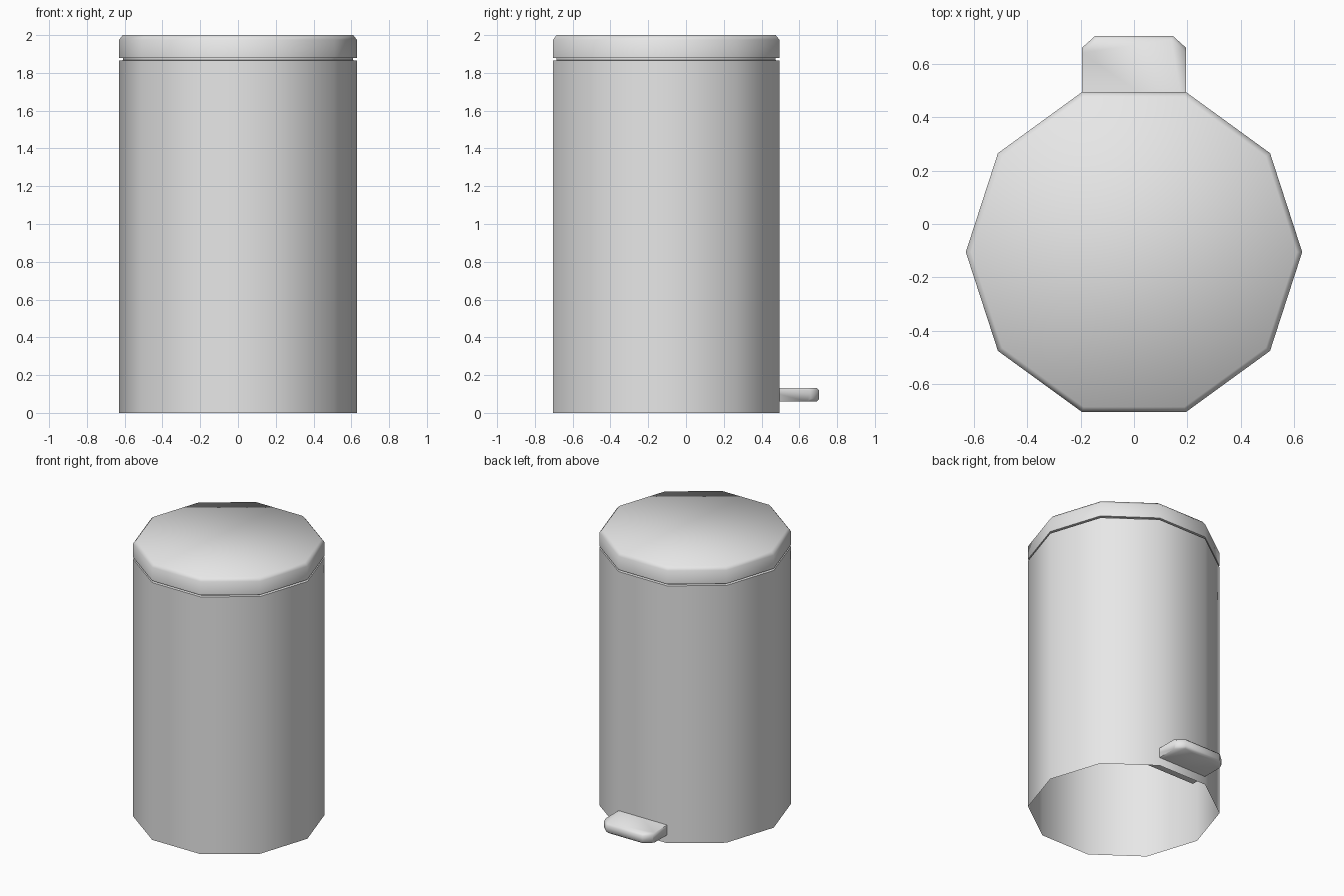
import bpy
import bmesh
from math import cos, sin, tau, radians

SIDES = 10
CENTRE_Y = -0.105

old = bpy.data.objects.get("Cube")
if old:
    bpy.data.objects.remove(old, do_unlink=True)

grey = bpy.data.materials.new("plain grey")
grey.use_nodes = True
grey.diffuse_color = (0.8, 0.8, 0.8, 1)
grey.node_tree.nodes["Principled BSDF"].inputs["Base Color"].default_value = (0.8, 0.8, 0.8, 1)


def finish(name, bm, angle):
    bmesh.ops.recalc_face_normals(bm, faces=bm.faces)
    mesh = bpy.data.meshes.new(name)
    bm.to_mesh(mesh)
    bm.free()
    mesh.materials.append(grey)
    obj = bpy.data.objects.new(name, mesh)
    bpy.context.collection.objects.link(obj)
    bpy.ops.object.select_all(action="DESELECT")
    obj.select_set(True)
    bpy.context.view_layer.objects.active = obj
    bpy.ops.object.shade_smooth_by_angle(angle=radians(angle))
    return obj


def turned(name, profile, angle, cap_start=False, cap_end=False):
    """Sweep (radius, height) points round the bin axis."""
    bm = bmesh.new()
    rings = [[bm.verts.new((r * cos(tau * i / SIDES),
                            r * sin(tau * i / SIDES) + CENTRE_Y, z))
              for i in range(SIDES)] for r, z in profile]
    for low, high in zip(rings, rings[1:]):
        for i in range(SIDES):
            j = (i + 1) % SIDES
            bm.faces.new((low[i], low[j], high[j], high[i]))
    if cap_start:
        bm.faces.new(rings[0])
    if cap_end:
        bm.faces.new(rings[-1])
    return finish(name, bm, angle)


# Open-bottomed body with a narrow neck under the lid
turned("body", [(0.63, 0), (0.63, 1.865), (0.61, 1.867), (0.61, 1.88)], 50)

# Lid with a softened upper rim
turned("lid", [(0.63, 1.878), (0.63, 1.975), (0.61, 2.0)], 70,
       cap_start=True, cap_end=True)

# Foot pedal: clipped outline, extruded, with softened outer edges
outline = [(-0.195, 0.37), (0.195, 0.37), (0.195, 0.66),
           (0.145, 0.705), (-0.145, 0.705), (-0.195, 0.66)]
bm = bmesh.new()
base = bm.faces.new([bm.verts.new((x, y, 0.06)) for x, y in outline])
top = bmesh.ops.extrude_face_region(bm, geom=[base])["geom"]
bmesh.ops.translate(bm, vec=(0, 0, 0.072),
                    verts=[v for v in top if isinstance(v, bmesh.types.BMVert)])
rim = [e for e in bm.edges
       if abs(e.verts[0].co.z - e.verts[1].co.z) < 0.001
       and max(v.co.y for v in e.verts) > 0.65
       and min(v.co.y for v in e.verts) > 0.6]
bmesh.ops.bevel(bm, geom=rim, offset=0.014, segments=1, affect="EDGES")
finish("pedal", bm, 70)
